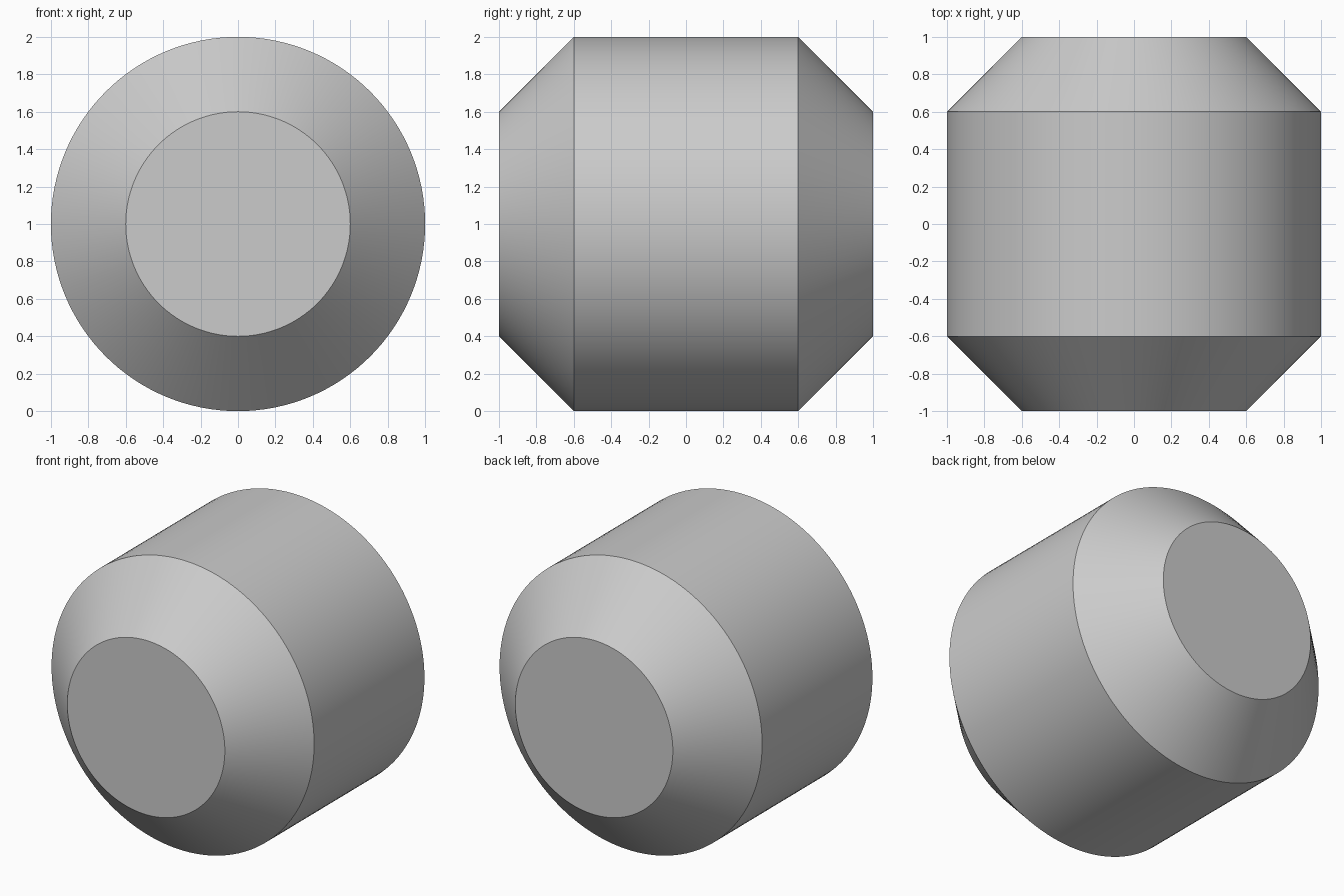
import bpy
import bmesh
from math import cos, sin, tau

cube = bpy.data.objects.get("Cube")
if cube:
    bpy.data.objects.remove(cube, do_unlink=True)

# Light grey material
grey = bpy.data.materials.new("light_grey")
grey.use_nodes = True
colour = (0.6, 0.6, 0.6, 1)
grey.diffuse_color = colour
grey.node_tree.nodes["Principled BSDF"].inputs["Base Color"].default_value = colour

# Profile along the depth axis: (y, radius)
SIDES = 128
profile = [(-1, 0.6), (-0.6, 1), (0.6, 1), (1, 0.6)]

# Chamfered drum: rings joined by side faces, closed by flat caps
bm = bmesh.new()
rings = [[bm.verts.new((r * cos(tau * i / SIDES), y, 1 + r * sin(tau * i / SIDES)))
          for i in range(SIDES)] for y, r in profile]
for a, b in zip(rings, rings[1:]):
    for i in range(SIDES):
        j = (i + 1) % SIDES
        bm.faces.new((a[i], a[j], b[j], b[i]))
bm.faces.new(rings[0])
bm.faces.new(rings[-1])
bmesh.ops.recalc_face_normals(bm, faces=bm.faces)

mesh = bpy.data.meshes.new("chamfered_drum")
bm.to_mesh(mesh)
bm.free()
mesh.materials.append(grey)
drum = bpy.data.objects.new("chamfered_drum", mesh)
bpy.context.collection.objects.link(drum)

# Smooth round sides with sharp rims
bpy.ops.object.select_all(action="DESELECT")
drum.select_set(True)
bpy.context.view_layer.objects.active = drum
bpy.ops.object.shade_smooth_by_angle(angle=0.5)
